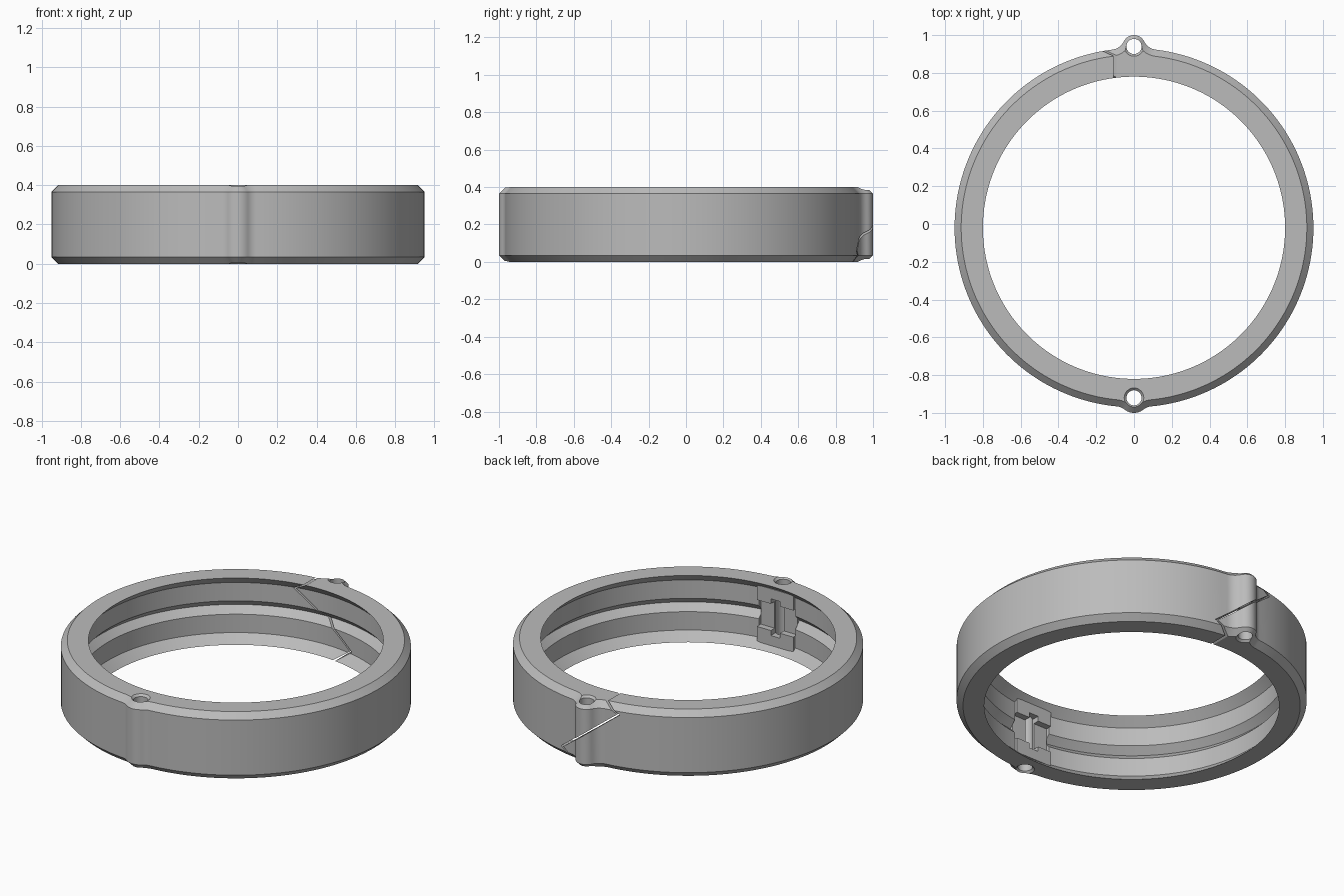
import bpy, bmesh, math
from math import sin, cos, pi, atan2
from mathutils import Vector

cube = bpy.data.objects.get("Cube")
if cube:
    bpy.data.objects.remove(cube, do_unlink=True)

H, R, CHAMFER = 0.4, 0.95, 0.035
CENTRE = Vector((0, -0.02))
FILLET = 0.08
# lug: axis angle, distance from ring centre, radius
LUGS = [(-pi / 2, 0.90, 0.08), (pi / 2, 0.96, 0.06)]

grey = bpy.data.materials.new("plain grey")
grey.use_nodes = True
grey.diffuse_color = (0.5, 0.5, 0.5, 1)
grey.node_tree.nodes["Principled BSDF"].inputs["Base Color"].default_value = (0.5, 0.5, 0.5, 1)


def polar(r, a, c=(0, 0)):
    return Vector((c[0] + r * cos(a), c[1] + r * sin(a)))


def arc(c, r, a, b, n):
    return [polar(r, a + (b - a) * i / n, c) for i in range(n)]


def outline(inset=0):
    """Ring outline with two filleted lugs, inset by a distance."""
    pts = []
    for a, d, lug_r in LUGS:
        s = lug_r + FILLET
        phi = math.acos(((R + FILLET) ** 2 - d * d - s * s) / (2 * d * s))
        beta = atan2(s * sin(phi), d + s * cos(phi))
        f1, f2 = polar(R + FILLET, a - beta), polar(R + FILLET, a + beta)
        pts += arc(f1, FILLET + inset, a - beta + pi, a - phi + pi, 8)
        pts += arc(polar(d, a), lug_r - inset, a - phi, a + phi, 16)
        pts += arc(f2, FILLET + inset, a + phi + pi, a + beta + pi, 8)
        other = next(l for l in LUGS if l[0] != a)
        s2 = other[2] + FILLET
        phi2 = math.acos(((R + FILLET) ** 2 - other[1] ** 2 - s2 * s2) / (2 * other[1] * s2))
        beta2 = atan2(s2 * sin(phi2), other[1] + s2 * cos(phi2))
        pts += arc((0, 0), R - inset, a + beta, a + pi - beta2, 80)
    return pts


def loft(name, loops, ring=False):
    """Skin equal loops of 3D points; close as a ring or cap both ends."""
    bm = bmesh.new()
    rows = [[bm.verts.new(p) for p in loop] for loop in loops]
    pairs = list(zip(rows, rows[1:]))
    if ring:
        pairs.append((rows[-1], rows[0]))
    else:
        bm.faces.new(rows[0])
        bm.faces.new(rows[-1])
    n = len(rows[0])
    for lo, hi in pairs:
        for i in range(n):
            j = (i + 1) % n
            bm.faces.new((lo[i], lo[j], hi[j], hi[i]))
    bmesh.ops.recalc_face_normals(bm, faces=bm.faces)
    mesh = bpy.data.meshes.new(name)
    bm.to_mesh(mesh)
    bm.free()
    mesh.materials.append(grey)
    obj = bpy.data.objects.new(name, mesh)
    bpy.context.collection.objects.link(obj)
    return obj


def box(name, half_x, y0, y1, z0, z1):
    corners = [(-half_x, y0), (half_x, y0), (half_x, y1), (-half_x, y1)]
    return loft(name, [[(x, y, z) for x, y in corners] for z in (z0, z1)])


def combine(target, tool, operation):
    mod = target.modifiers.new(operation.lower(), "BOOLEAN")
    mod.object, mod.operation, mod.solver = tool, operation, "EXACT"
    bpy.ops.object.select_all(action="DESELECT")
    bpy.context.view_layer.objects.active = target
    target.select_set(True)
    bpy.ops.object.modifier_apply(modifier=mod.name)
    bpy.data.objects.remove(tool, do_unlink=True)


def lift(points, z):
    return [(*(p + CENTRE), z) for p in points]


# Ring body: chamfered outside, lipped and grooved inside
base, inset = outline(), outline(CHAMFER)
angles = [atan2(p.y, p.x) for p in base]
inner = [(H, 0.80), (0.35, 0.85), (0.24, 0.85), (0.20, 0.89), (0.16, 0.85), (0.05, 0.85), (0, 0.80)]
loops = [lift(inset, 0), lift(base, CHAMFER), lift(base, H - CHAMFER), lift(inset, H)]
loops += [lift([polar(r, a) for a in angles], z) for z, r in inner]
body = loft("clamp_ring", loops, ring=True)

# Hinge pads inside the front, parted by a recess and a slot
front = CENTRE.y
combine(body, box("hinge_pad", 0.12, front - 0.90, front - 0.825, 0.03, 0.37), "UNION")
combine(body, box("hinge_recess", 0.121, front - 0.862, front - 0.7, 0.12, 0.28), "DIFFERENCE")
combine(body, box("hinge_slot", 0.03, front - 0.89, front - 0.7, 0.09, 0.31), "DIFFERENCE")

# Countersunk pin holes through the lugs
for a, d, _ in LUGS:
    c = polar(d, a)
    steps = [(-0.02, 0.072), (0.012, 0.04), (H - 0.012, 0.04), (H + 0.02, 0.072)]
    hole = loft("pin_hole", [lift(arc(c, r, 0, 2 * pi, 32), z) for z, r in steps])
    combine(body, hole, "DIFFERENCE")

# Zigzag latch seam through the back
path = [(-0.05, 0.43), (-0.19, 0.345), (0.18, 0.06), (0.05, -0.03)]
strip = path + [(x + 0.016, z) for x, z in reversed(path)]
seam = loft("latch_seam", [[(x - 0.008, y, z) for x, z in strip] for y in (0.6, 1.1)])
combine(body, seam, "DIFFERENCE")

bpy.ops.object.select_all(action="DESELECT")
body.select_set(True)
bpy.context.view_layer.objects.active = body
bpy.ops.object.shade_smooth_by_angle(angle=math.radians(25))
